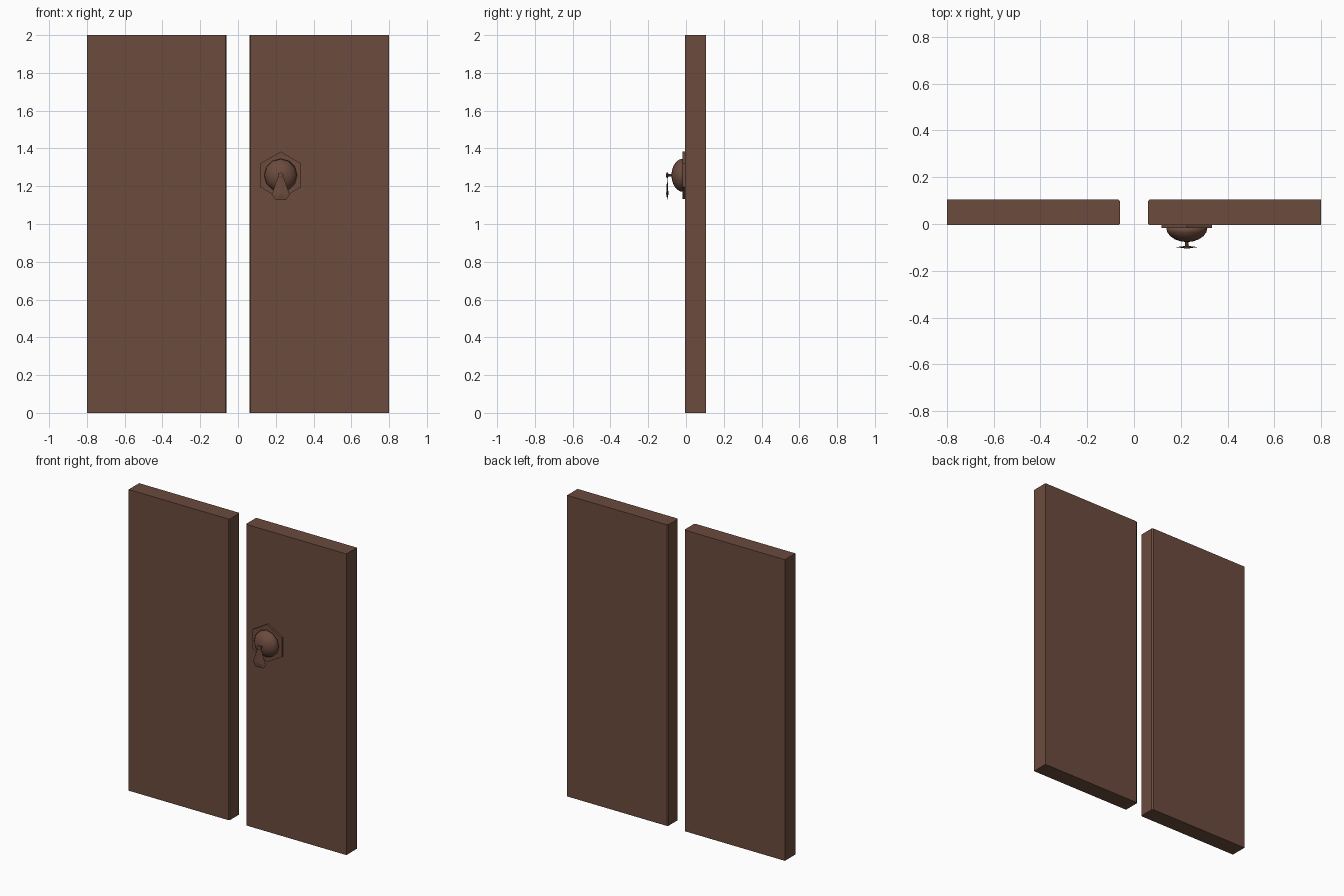
import bpy, bmesh, math

if "Cube" in bpy.data.objects:
    bpy.data.objects.remove(bpy.data.objects["Cube"])

wood = bpy.data.materials.new("dark_brown")
wood.diffuse_color = (0.147, 0.070, 0.047, 1)
wood.use_nodes = True
wood.node_tree.nodes["Principled BSDF"].inputs["Base Color"].default_value = wood.diffuse_color

CX, CZ = 0.226, 1.258   # centre of the handle on the right door


def finish(name, bm, smooth=False):
    bmesh.ops.recalc_face_normals(bm, faces=bm.faces)
    for f in bm.faces:
        f.smooth = smooth
    me = bpy.data.meshes.new(name)
    bm.to_mesh(me)
    bm.free()
    me.materials.append(wood)
    ob = bpy.data.objects.new(name, me)
    bpy.context.collection.objects.link(ob)
    return ob


def extrude_up(name, outline, z0, z1):
    bm = bmesh.new()
    face = bm.faces.new([bm.verts.new((x, y, z0)) for x, y in outline])
    new = bmesh.ops.extrude_face_region(bm, geom=[face])["geom"]
    top = [v for v in new if isinstance(v, bmesh.types.BMVert)]
    bmesh.ops.translate(bm, verts=top, vec=(0, 0, z1 - z0))
    return finish(name, bm)


def turned(name, profile, sides, smooth=False):
    """Revolve (radius, y) points around the handle axis, capping both ends."""
    bm = bmesh.new()
    rings = []
    for r, y in profile:
        rings.append([bm.verts.new((CX + r * math.sin(2 * math.pi * i / sides), y,
                                    CZ + r * math.cos(2 * math.pi * i / sides)))
                      for i in range(sides)])
    for a, b in zip(rings, rings[1:]):
        for i in range(sides):
            j = (i + 1) % sides
            bm.faces.new((a[i], a[j], b[j], b[i]))
    bm.faces.new(rings[0])
    bm.faces.new(rings[-1])
    return finish(name, bm, smooth)


# Door leaves, with slightly eased inner edges
Y0, Y1, C = -0.005, 0.105, 0.007
for side, s in (("left", -1), ("right", 1)):
    extrude_up(side + "_door",
               [(s * 0.80, Y0), (s * 0.80, Y1), (s * (0.06 + C), Y1),
                (s * 0.06, Y1 - C), (s * 0.06, Y0 + C), (s * (0.06 + C), Y0)], 0, 2)

# Hexagonal back plate
turned("hex_plate", [(0.125, 0.0), (0.125, -0.018)], 6)

# Low dome
dome = [(0.088 * math.cos(t), -0.016 - 0.061 * math.sin(t))
        for t in (math.radians(a) for a in (0, 18, 36, 54, 72, 86))]
turned("dome", dome, 12, True)

# Peg with a flared head
turned("peg", [(0.007, -0.07), (0.007, -0.092), (0.015, -0.097), (0.015, -0.103),
               (0.008, -0.105)], 8)

# Hanging pull: a flat leaf swelling to a ridge in the middle
bm = bmesh.new()
half = [(0.010, 1.262), (0.016, 1.245), (0.048, 1.155), (0.028, 1.128)]
outline = half + [(-x, z) for x, z in reversed(half)]
rim = [bm.verts.new((CX + x, -0.099, z)) for x, z in outline]
for y in (-0.105, -0.093):
    mid = bm.verts.new((CX, y, 1.158))
    for i in range(len(rim)):
        bm.faces.new((rim[i], rim[(i + 1) % len(rim)], mid))
finish("hanging_pull", bm)
